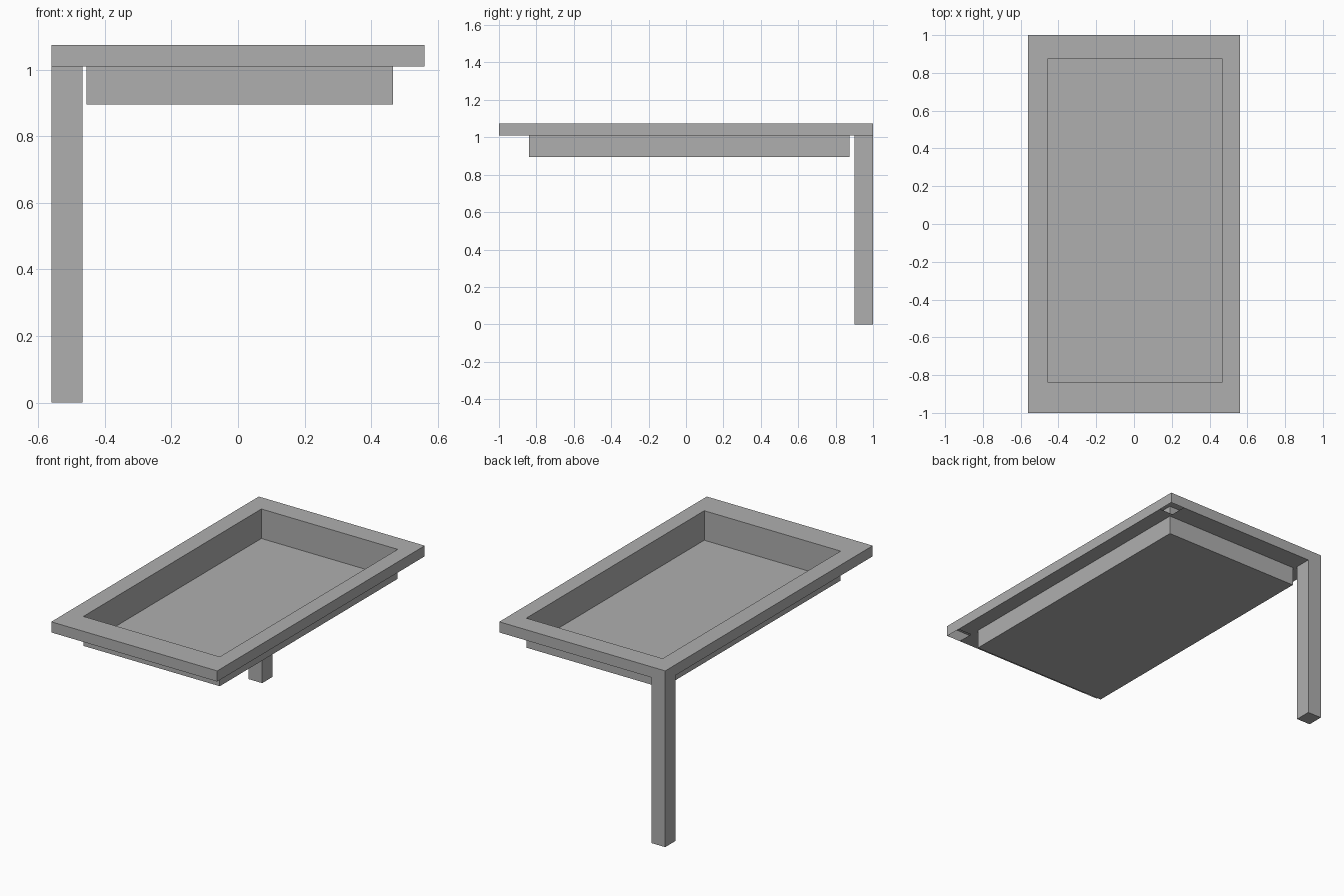
import bpy
import bmesh

cube = bpy.data.objects.get("Cube")
if cube:
    bpy.data.objects.remove(cube, do_unlink=True)

# One plain grey for the whole table
grey = bpy.data.materials.new("plain grey")
grey.use_nodes = True
colour = (0.43, 0.43, 0.43, 1)
grey.diffuse_color = colour
grey.node_tree.nodes["Principled BSDF"].inputs["Base Color"].default_value = colour

# Main dimensions
HALF_X, HALF_Y = 0.56, 1.0
TOP, UNDER, FLOOR = 1.075, 1.01, 0.895
LEG_X, LEG_Y = 0.093, 0.1
X0, X1, Y0, Y1 = -0.455, 0.465, -0.84, 0.875


def make_object(name, bm, flip=False):
    bmesh.ops.remove_doubles(bm, verts=bm.verts, dist=0.0001)
    bmesh.ops.recalc_face_normals(bm, faces=bm.faces)
    if flip:
        bmesh.ops.reverse_faces(bm, faces=bm.faces)
    mesh = bpy.data.meshes.new(name)
    bm.to_mesh(mesh)
    bm.free()
    mesh.materials.append(grey)
    obj = bpy.data.objects.new(name, mesh)
    bpy.context.collection.objects.link(obj)
    return obj


def flat(bm, xa, xb, ya, yb, z):
    corners = ((xa, ya), (xb, ya), (xb, yb), (xa, yb))
    bm.faces.new([bm.verts.new((x, y, z)) for x, y in corners])


def walls(bm, xa, xb, ya, yb, low, high):
    ring = [(xa, ya), (xb, ya), (xb, yb), (xa, yb)]
    for (ax, ay), (bx, by) in zip(ring, ring[1:] + ring[:1]):
        points = ((ax, ay, low), (bx, by, low), (bx, by, high), (ax, ay, high))
        bm.faces.new([bm.verts.new(p) for p in points])


# Frame: slab with a central opening and open leg sockets at its corners
bm = bmesh.new()
inner_x, inner_y = HALF_X - LEG_X, HALF_Y - LEG_Y
xs = sorted([-HALF_X, -inner_x, X0, X1, inner_x, HALF_X])
ys = sorted([-HALF_Y, -inner_y, Y0, Y1, inner_y, HALF_Y])
for xa, xb in zip(xs, xs[1:]):
    for ya, yb in zip(ys, ys[1:]):
        cx, cy = (xa + xb) / 2, (ya + yb) / 2
        if X0 < cx < X1 and Y0 < cy < Y1:
            continue
        flat(bm, xa, xb, ya, yb, TOP)
        if not (abs(cx) > inner_x and abs(cy) > inner_y):
            flat(bm, xa, xb, ya, yb, UNDER)
walls(bm, -HALF_X, HALF_X, -HALF_Y, HALF_Y, UNDER, TOP)
make_object("table_frame", bm)

# Basin: thin open tray hanging through the frame
bm = bmesh.new()
flat(bm, X0, X1, Y0, Y1, FLOOR)
walls(bm, X0, X1, Y0, Y1, FLOOR, TOP)
make_object("sunken_tray", bm, flip=True)

# Single leg at the back right corner, open into the frame
bm = bmesh.new()
leg = (-HALF_X, -inner_x, inner_y, HALF_Y)
flat(bm, *leg, 0)
walls(bm, *leg, 0, UNDER)
make_object("back_leg", bm)
